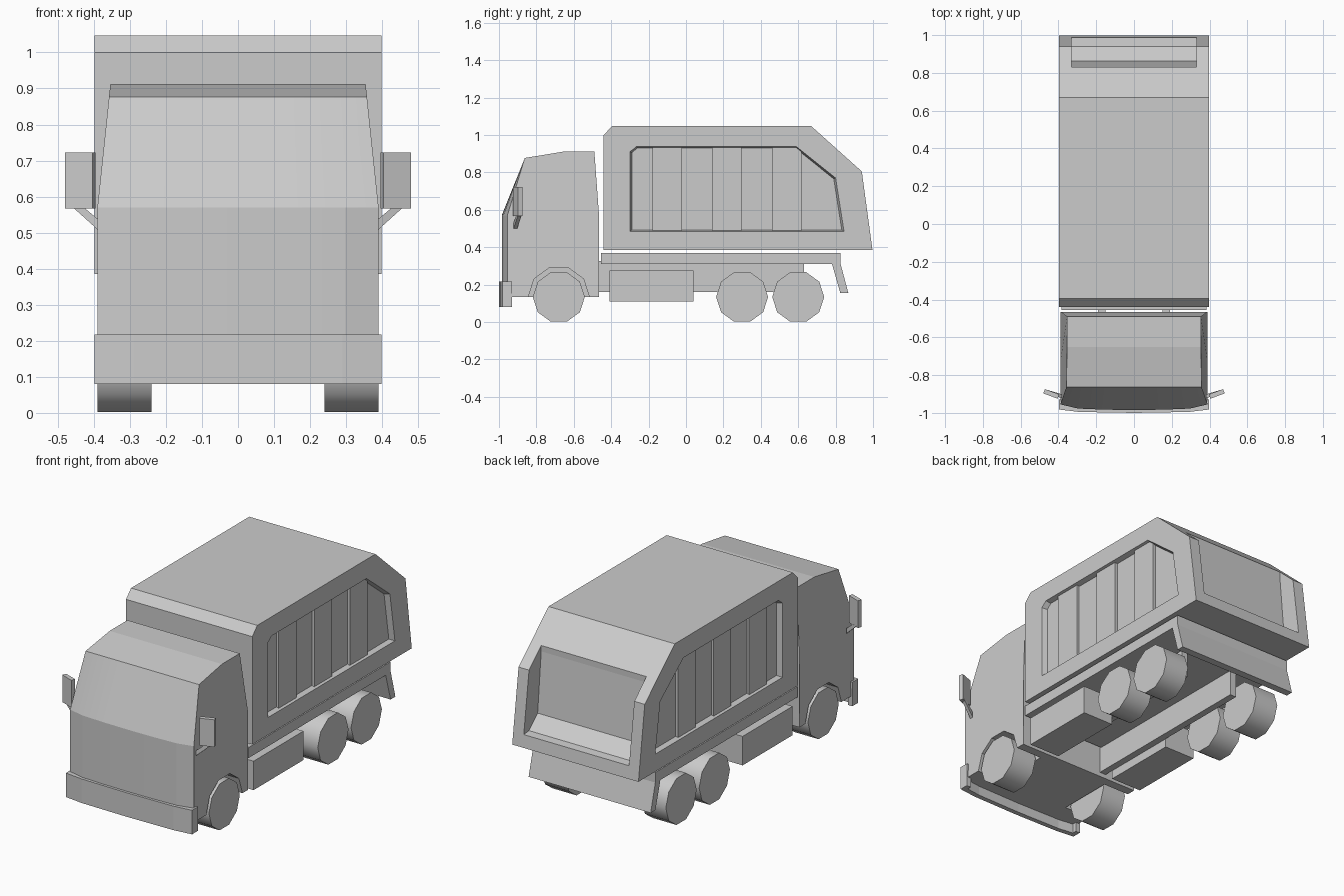
import bpy, bmesh, math

if "Cube" in bpy.data.objects:
    bpy.data.objects.remove(bpy.data.objects["Cube"])


def finish(name, bm):
    bmesh.ops.recalc_face_normals(bm, faces=bm.faces)
    me = bpy.data.meshes.new(name)
    bm.to_mesh(me)
    bm.free()
    ob = bpy.data.objects.new(name, me)
    bpy.context.collection.objects.link(ob)
    return ob


def loft(name, rings):
    """Closed solid from a row of equal-length point rings."""
    bm = bmesh.new()
    rows = [[bm.verts.new(p) for p in r] for r in rings]
    n = len(rows[0])
    for a, b in zip(rows, rows[1:]):
        for i in range(n):
            j = (i + 1) % n
            bm.faces.new((a[i], a[j], b[j], b[i]))
    bm.faces.new(rows[0])
    bm.faces.new(rows[-1])
    return finish(name, bm)


def side_prism(name, yz, x0, x1, yz1=None):
    return loft(name, [[(x0, y, z) for y, z in yz], [(x1, y, z) for y, z in (yz1 or yz)]])


def box(name, x0, x1, y0, y1, z0, z1):
    return side_prism(name, [(y0, z0), (y1, z0), (y1, z1), (y0, z1)], x0, x1)


def decagon(y, z, r):
    return [(y + r * math.cos(i * math.pi / 5), z + r * math.sin(i * math.pi / 5)) for i in range(10)]


def cut(ob, cutter):
    m = ob.modifiers.new("cut", 'BOOLEAN')
    m.operation, m.solver, m.object = 'DIFFERENCE', 'EXACT', cutter
    bpy.context.view_layer.update()
    dg = bpy.context.evaluated_depsgraph_get()
    me = bpy.data.meshes.new_from_object(ob.evaluated_get(dg))
    ob.modifiers.clear()
    ob.data = me
    bpy.data.objects.remove(cutter)


# Container body with side and rear recesses
body = side_prism("container_body", [(-.44, .385), (-.44, 1.0), (-.395, 1.047), (.67, 1.047),
                                     (.94, .805), (.997, .385)], -.398, .398)
outer = [(-.30, .485), (-.30, .91), (-.265, .938), (.59, .938), (.80, .77), (.845, .485)]
inner = [(-.29, .492), (-.29, .905), (-.26, .93), (.585, .93), (.79, .765), (.833, .492)]
for s in (-1, 1):
    cut(body, side_prism("side_cutter", inner, s * .368, s * .398 + s * .03,
                         [(2 * o[0] - i[0], 2 * o[1] - i[1]) for o, i in zip(outer, inner)]))
cut(body, side_prism("rear_cutter", [(.83, 1.1), (.83, .87), (.862, .53), (.94, .46),
                                     (1.1, .445), (1.1, 1.1)], -.332, .332))
for s, side in ((-1, "left"), (1, "right")):
    for k, y in enumerate((-.18, .14, .46)):
        box(f"{side}_side_rib_{k + 1}", s * .355, s * .383, y, y + .158, .47, .95)

# Cab: side profile spread across the width, tapered upward, bowed in front
profile = [(-.985, .135), (-.985, .57), (-.862, .877), (-.65, .912), (-.49, .912),
           (-.465, .57), (-.465, .135)]
rings = []
for s in (-1, -.76, -.4, 0, .4, .76, 1):
    bow = .03 if abs(s) == 1 else .008 * (abs(s) / .76) ** 2
    rings.append([(s * (.39 - max(0, z - .57) * .105), y + (bow if y < -.9 else 0), z)
                  for y, z in profile])
cab = loft("cab", rings)
for s in (-1, 1):
    cut(cab, side_prism("arch_cutter", decagon(-.68, .135, .163), s * .225, s * .5))
bpy.context.view_layer.objects.active = cab
cab.select_set(True)
bpy.ops.object.shade_smooth_by_angle(angle=math.radians(8))
cab.select_set(False)

# Wrap-around front bumper
plan = [(-.398, -.93), (-.398, -.982), (-.29, -.995), (0, -1.0), (.29, -.995), (.398, -.982), (.398, -.93),
        (.37, -.93), (.37, -.955), (.28, -.967), (0, -.972), (-.28, -.967), (-.37, -.955), (-.37, -.93)]
loft("front_bumper", [[(x, y, z) for x, y in plan] for z in (.08, .217)])

# Chassis deck, rails, rear skirt
box("chassis_deck", -.385, .385, -.455, .825, .31, .37)
side_prism("rear_skirt", [(.78, .312), (.825, .155), (.868, .155), (.826, .312), (.826, .37), (.78, .37)],
           -.385, .385)

for s, side in ((-1, "left"), (1, "right")):
    box(f"{side}_chassis_rail", s * .15, s * .19, -.47, .63, .16, .325)
    box(f"{side}_side_tank", s * .19, s * .385, -.41, .04, .11, .275)
    # Wheels
    for part, y in (("front", -.68), ("middle", .30), ("rear", .60)):
        w = side_prism(f"{side}_{part}_wheel", decagon(y, .134, .139), s * .24, s * .39)
        bpy.context.view_layer.objects.active = w
        w.select_set(True)
        bpy.ops.object.shade_smooth_by_angle(angle=math.radians(40))
        w.select_set(False)
    # Mirror plate and its bracket
    plate = [(.396, -.902), (.404, -.925), (.48, -.897), (.472, -.874)]
    loft(f"{side}_mirror", [[(s * x, y, z) for x, y in plate] for z in (.567, .722)])
    arm = [(.38, .50), (.46, .572), (.43, .572), (.38, .53)]
    loft(f"{side}_mirror_bracket", [[(s * x, y + (x - .38) * .3, z) for x, z in arm]
                                    for y in (-.922, -.902)])
